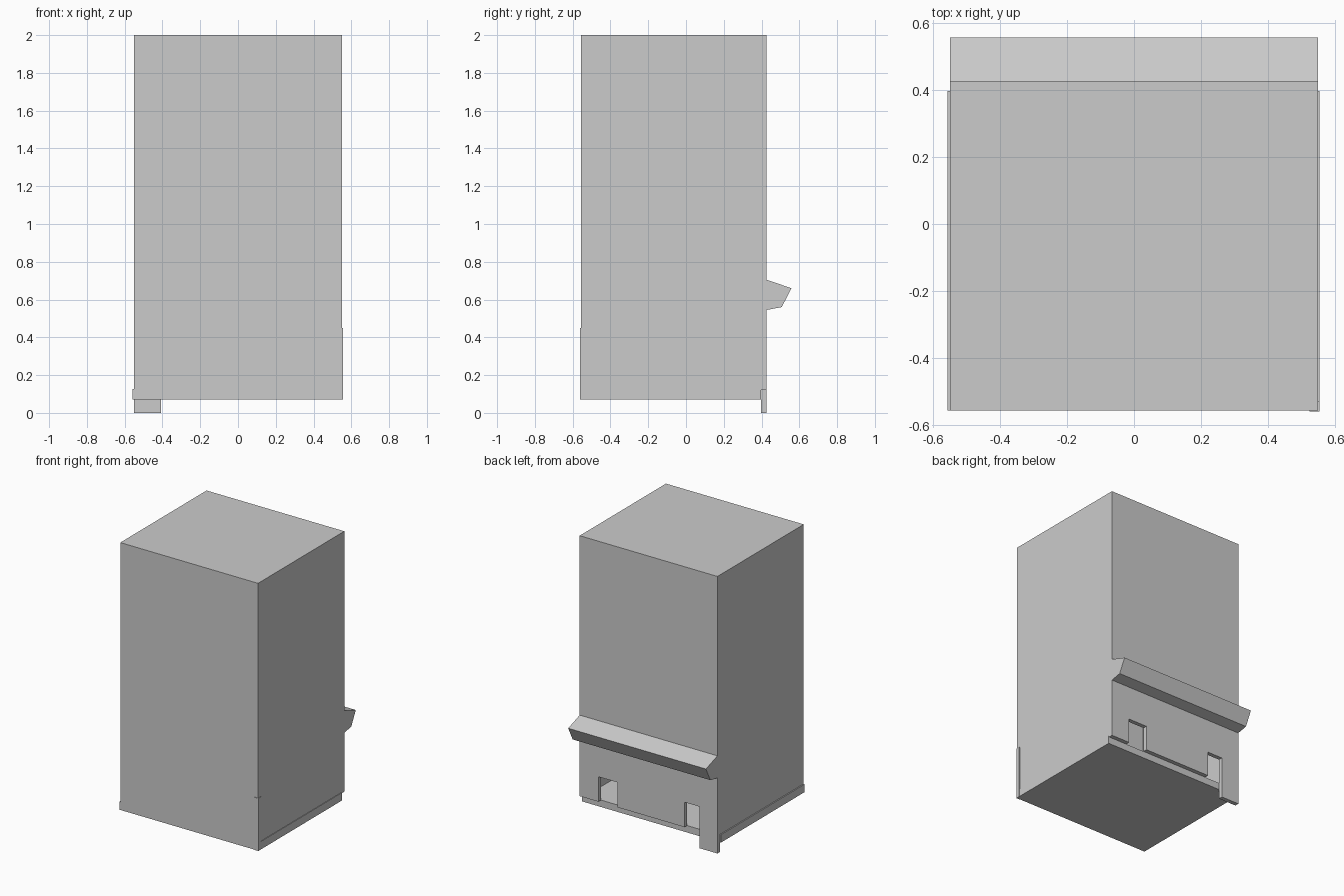
import bpy, bmesh
from mathutils import Vector

if "Cube" in bpy.data.objects:
    bpy.data.objects.remove(bpy.data.objects["Cube"])


def extrude(name, pts, vec):
    """Solid made from a flat outline pushed along vec."""
    bm = bmesh.new()
    face = bm.faces.new([bm.verts.new(p) for p in pts])
    res = bmesh.ops.extrude_face_region(bm, geom=[face])
    moved = [v for v in res["geom"] if isinstance(v, bmesh.types.BMVert)]
    bmesh.ops.translate(bm, verts=moved, vec=Vector(vec))
    bmesh.ops.recalc_face_normals(bm, faces=bm.faces)
    mesh = bpy.data.meshes.new(name)
    bm.to_mesh(mesh)
    bm.free()
    obj = bpy.data.objects.new(name, mesh)
    bpy.context.collection.objects.link(obj)
    return obj


def box(name, x0, x1, y0, y1, z0, z1):
    pts = [(x0, y0, z0), (x1, y0, z0), (x1, y1, z0), (x0, y1, z0)]
    return extrude(name, pts, (0, 0, z1 - z0))


W, F, B, T = 0.55, -0.557, 0.427, 0.03   # half width, front, back, wall
LOW, SILL, TOP = 0.07, 0.12, 2.0

# Hollow tower: front, sides and roof
box("front_wall", -W, W, F, F + T, SILL, TOP)
box("left_wall", -W, -W + T, F + T, B - T, SILL, TOP)
box("right_wall", W - T, W, F + T, B - T, SILL, TOP)
box("roof", -W + T, W - T, F + T, B - T, TOP - T, TOP)

# Back wall with two openings at the bottom and one leg reaching the ground
outline = [(-W, 0), (-0.407, 0), (-0.407, 0.30), (-0.287, 0.30),
           (-0.287, SILL), (0.25, SILL), (0.25, 0.30), (0.40, 0.30),
           (0.40, SILL), (W, SILL), (W, TOP), (-W, TOP)]
extrude("back_wall", [(x, B - T, z) for x, z in outline], (0, T, 0))

# Floor slab under the tower, with thin skirting on both sides
box("floor_slab", -W, W, F, B - T, LOW, SILL)
box("left_skirting", -0.558, -W, F, 0.397, LOW, 0.127)
box("right_skirting", W, 0.554, F, 0.397, LOW, 0.127)

# Slim guard on the front right corner
box("corner_guard", 0.525, 0.555, -0.56, -0.53, LOW, 0.45)

# Sloped ledge across the back
ledge = [(B, 0.705), (0.558, 0.66), (0.507, 0.56), (B, 0.545)]
extrude("back_ledge", [(-W, y, z) for y, z in ledge], (2 * W, 0, 0))
